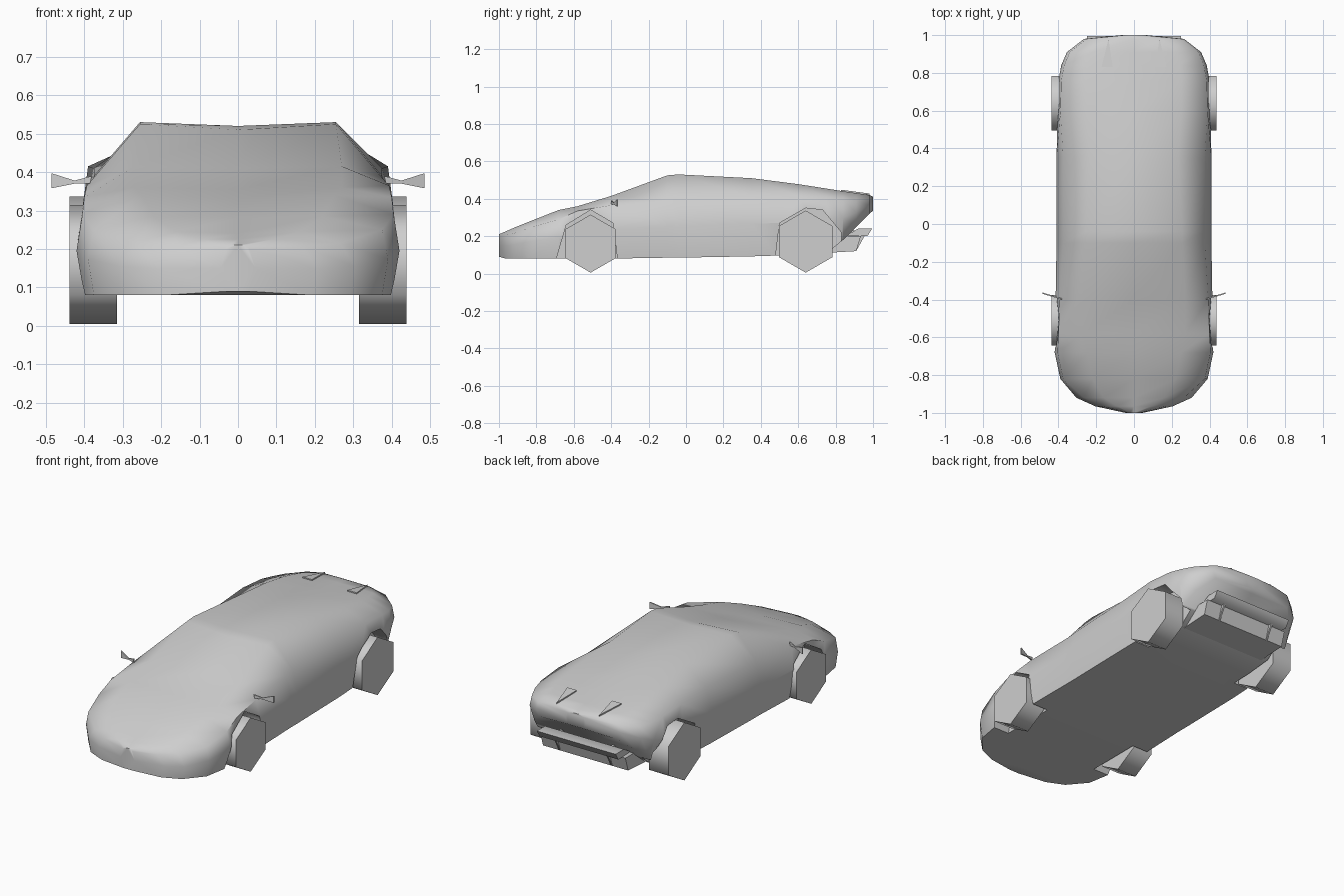
import bpy
import bmesh
from math import cos, sin, pi, radians

cube = bpy.data.objects.get("Cube")
if cube:
    bpy.data.objects.remove(cube, do_unlink=True)

grey = bpy.data.materials.new("plain_grey")
grey.use_nodes = True
colour = (0.62, 0.62, 0.62, 1)
grey.diffuse_color = colour
grey.node_tree.nodes["Principled BSDF"].inputs["Base Color"].default_value = colour
parts = []


def loft(name, rings):
    """Skin a row of closed rings and cap both ends."""
    bm = bmesh.new()
    rows = [[bm.verts.new(p) for p in ring] for ring in rings]
    count = len(rows[0])
    for a, b in zip(rows, rows[1:]):
        for i in range(count):
            j = (i + 1) % count
            bm.faces.new((a[i], a[j], b[j], b[i]))
    bm.faces.new(rows[0])
    bm.faces.new(rows[-1][::-1])
    bmesh.ops.recalc_face_normals(bm, faces=bm.faces)
    mesh = bpy.data.meshes.new(name)
    bm.to_mesh(mesh)
    bm.free()
    mesh.materials.append(grey)
    obj = bpy.data.objects.new(name, mesh)
    bpy.context.collection.objects.link(obj)
    parts.append(obj)
    return obj


def prism(name, outline, x_start, x_end):
    """Extrude a side outline (y, z) across x."""
    return loft(name, [[(x, y, z) for y, z in outline] for x in (x_start, x_end)])


# Body stations: y, centre height, roof edge x z, shoulder x z, sill x z
stations = [
    (-1, .21, .02, .21, .03, .2, .03, .09),
    (-.965, .225, .09, .225, .17, .205, .19, .08),
    (-.92, .24, .16, .245, .265, .215, .29, .08),
    (-.82, .28, .22, .285, .375, .25, .375, .08),
    (-.68, .33, .25, .34, .405, .29, .4, .08),
    (-.58, .355, .27, .36, .4, .335, .4, .08),
    (-.4, .41, .27, .415, .393, .365, .4, .08),
    (-.1, .51, .255, .525, .375, .385, .395, .085),
    (-.04, .52, .255, .53, .375, .39, .395, .085),
    (.35, .505, .235, .51, .375, .41, .395, .092),
    (.6, .473, .25, .478, .39, .415, .39, .1),
    (.76, .45, .25, .453, .385, .405, .38, .115),
    (.84, .44, .24, .44, .37, .395, .355, .18),
    (.91, .43, .22, .43, .34, .39, .325, .25),
    (.98, .42, .15, .42, .25, .4, .25, .32),
    (1, .41, .03, .41, .05, .4, .05, .335),
]


def body_ring(station):
    y, top, roof_x, roof_z, side_x, side_z, sill_x, sill_z = station
    bulge = (max(side_x, sill_x) + .015, side_z * .55 + sill_z * .45)
    half = [(roof_x, roof_z), (side_x, side_z), bulge, (sill_x, sill_z)]
    right = [(x, y, z) for x, z in half]
    left = [(-x, y, z) for x, z in reversed(half)]
    return [(0, y, top)] + right + [(0, y, sill_z)] + left


body = loft("body", [body_ring(s) for s in stations])

# Wheel arches cut through the sides
arches = {
    "front": [(-.71, .02), (-.64, .26), (-.51, .34), (-.39, .27), (-.36, .02)],
    "rear": [(.47, .02), (.5, .27), (.64, .35), (.73, .34), (.83, .22), (.83, .02)],
}
for end, outline in arches.items():
    for side in (-1, 1):
        cutter = prism(end + "_arch_cutter", outline, side * .3, side * .6)
        cutter.hide_render = True
        cut = body.modifiers.new("arch", "BOOLEAN")
        cut.operation = "DIFFERENCE"
        cut.solver = "EXACT"
        cut.object = cutter
        bpy.context.view_layer.objects.active = body
        bpy.ops.object.modifier_apply(modifier=cut.name)
        parts.remove(cutter)
        bpy.data.objects.remove(cutter, do_unlink=True)


# Six-sided wheels
def wheel(name, side, y, radius):
    rim = [(y + radius * sin(i * pi / 3), .005 + radius + radius * cos(i * pi / 3))
           for i in range(6)]
    prism(name, rim, side * .315, side * .438)


for label, side in (("left", 1), ("right", -1)):
    wheel("front_wheel_" + label, side, -.51, .155)
    wheel("rear_wheel_" + label, side, .64, .166)

    # Thin flared mirror blade
    blade = [(.38, .39), (.425, .378), (.485, .397), (.485, .358), (.425, .37), (.385, .37)]
    loft("mirror_" + label, [
        [(side * x, y - (x - .4) * slant, z) for x, z in blade]
        for y, slant in ((-.395, -.3), (-.388, -.3))])

    # Narrow spike on the rear deck
    spike = [(.135, .98, .424), (.112, .83, .444), (.172, .83, .444)]
    loft("deck_spike_" + label, [
        [(side * x, y, z + lift) for x, y, z in spike] for lift in (-.004, .004)])

# Rear lower diffuser and tail blade
prism("diffuser", [(.74, .11), (.91, .12), (.935, .2), (.84, .2), (.76, .16)], -.27, .27)
prism("tail_blade", [(.86, .205), (.97, .2), (.995, .24), (.92, .24)], -.25, .25)
for side in (-1, 1):
    prism("diffuser_fin", [(.8, .12), (.91, .12), (.96, .21), (.84, .25)],
          side * .16, side * .17)

# Smooth shading with sharp edges kept
bpy.ops.object.select_all(action="DESELECT")
for part in parts:
    part.select_set(True)
bpy.context.view_layer.objects.active = body
bpy.ops.object.shade_smooth_by_angle(angle=radians(62))
